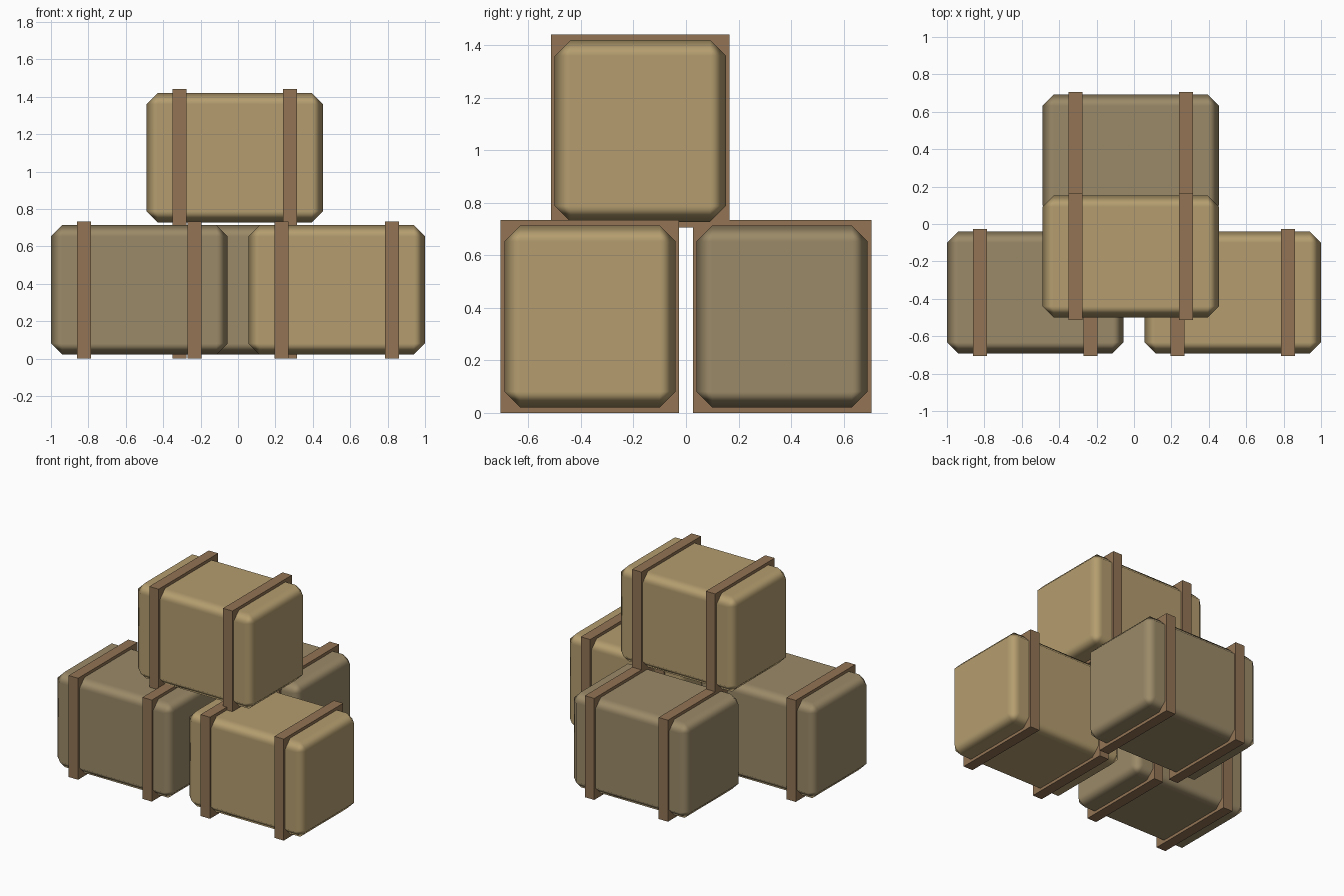
import bpy

if "Cube" in bpy.data.objects:
    bpy.data.objects.remove(bpy.data.objects["Cube"])


def material(name, color):
    m = bpy.data.materials.new(name)
    m.diffuse_color = (*color, 1)
    m.use_nodes = True
    m.node_tree.nodes["Principled BSDF"].inputs["Base Color"].default_value = m.diffuse_color
    return m


LIGHT = material("light_straw", (0.46, 0.34, 0.16))
DARK = material("dark_straw", (0.33, 0.255, 0.14))
BAND = material("band_brown", (0.29, 0.175, 0.09))


def box(name, center, size, mat):
    bpy.ops.mesh.primitive_cube_add(size=1, location=center)
    ob = bpy.context.object
    ob.name = name
    ob.scale = size
    bpy.ops.object.transform_apply(location=False, rotation=False, scale=True)
    ob.data.materials.append(mat)
    return ob


def bale(name, x, y, z, mat):
    # chamfered body with soft shading across the chamfers
    body = box(name + "_bale", (x, y, z), (0.945, 0.652, 0.692), mat)
    bev = body.modifiers.new("chamfer", 'BEVEL')
    bev.width = 0.06
    bev.segments = 1
    bev.limit_method = 'NONE'
    bev.harden_normals = True
    bpy.ops.object.shade_smooth()
    # two square bands, standing slightly proud of the body
    for side, dx in (("left", -0.295), ("right", 0.295)):
        box(f"{name}_band_{side}", (x + dx, y, z), (0.075, 0.68, 0.734), BAND)


# three bales on the ground, one stacked on top
bale("front_left", -0.5275, -0.366, 0.367, DARK)
bale("front_right", 0.5275, -0.366, 0.367, LIGHT)
bale("back", -0.0175, 0.366, 0.367, DARK)
bale("top", -0.0175, -0.174, 1.074, LIGHT)
